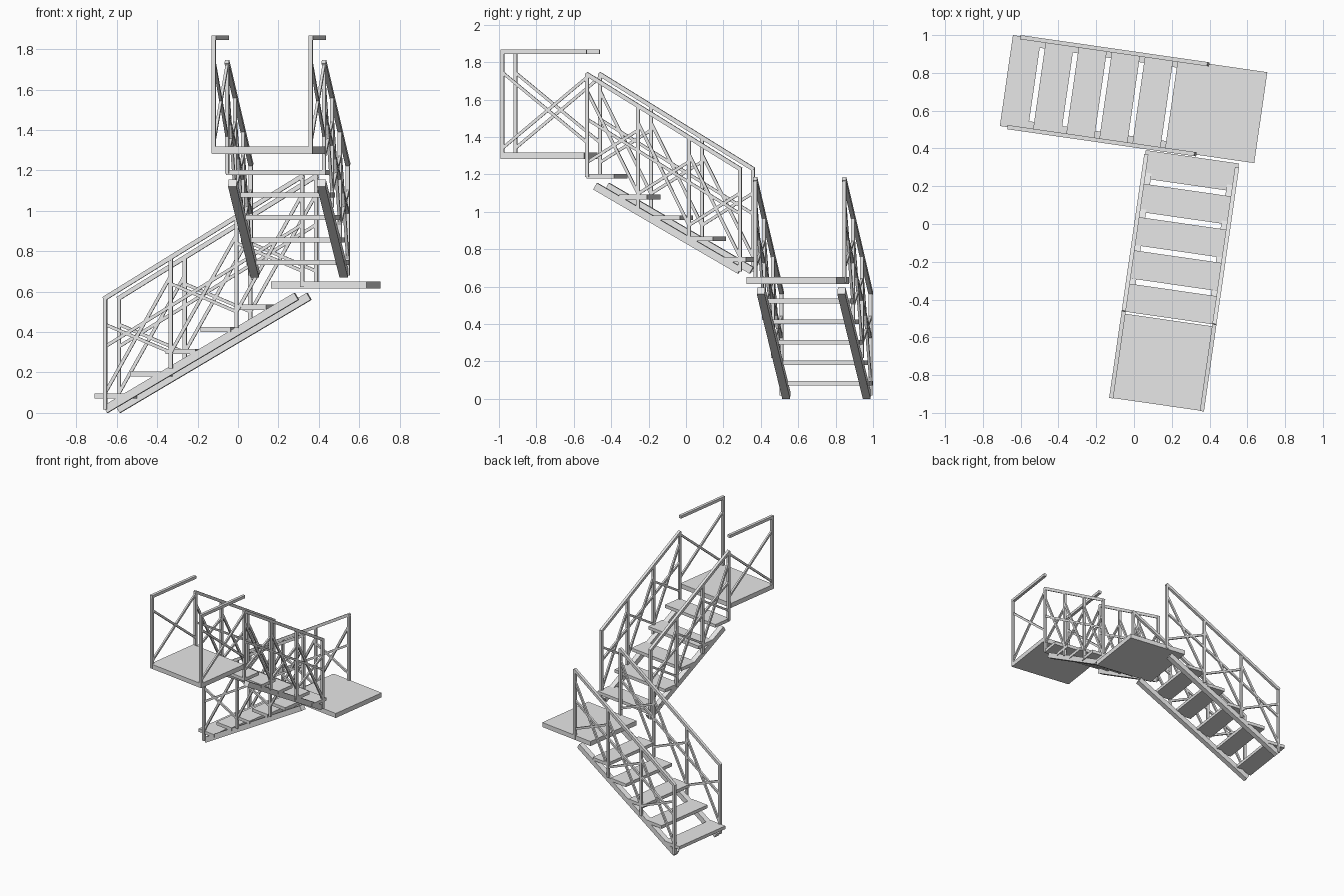
import bpy, bmesh, math
from mathutils import Matrix, Vector

cube = bpy.data.objects.get("Cube")
if cube:
    bpy.data.objects.remove(cube, do_unlink=True)

# One grey metal for the whole stair
GREY = (0.8, 0.8, 0.8, 1.0)
metal = bpy.data.materials.new("grey_metal")
metal.use_nodes = True
metal.diffuse_color = GREY
metal.node_tree.nodes["Principled BSDF"].inputs["Base Color"].default_value = GREY

# The whole stair is turned slightly about the vertical axis
TURN = Matrix.Rotation(math.radians(-8.2), 4, 'Z')


def beam(bm, a, b, side, width, height):
    """Square-cut bar from a to b; side is the horizontal direction of its width."""
    a, b, side = Vector(a), Vector(b), Vector(side)
    along = (b - a).normalized()
    up = side.cross(along)
    frame = Matrix((along * (b - a).length, side * width, up * height)).transposed().to_4x4()
    bmesh.ops.create_cube(bm, size=1.0, matrix=Matrix.Translation((a + b) / 2) @ frame)


def finish(name, bm):
    bmesh.ops.recalc_face_normals(bm, faces=bm.faces)
    bm.transform(TURN)
    mesh = bpy.data.meshes.new(name)
    bm.to_mesh(mesh)
    bm.free()
    mesh.materials.append(metal)
    obj = bpy.data.objects.new(name, mesh)
    bpy.context.scene.collection.objects.link(obj)
    return obj


def flight(name, place, side, treads, tread_edges, stringer, stringer_sides,
           rail, rail_sides):
    """place(s, t, z) maps distance along the climb, distance across and height."""
    # Treads
    start, step, depth, z, rise = treads
    mid = sum(tread_edges) / 2
    width = tread_edges[1] - tread_edges[0]
    bm = bmesh.new()
    for i in range(5):
        s, h = start + i * step, z + i * rise
        beam(bm, place(s, mid, h), place(s + depth, mid, h), side, width, 0.025)
    finish(name + "_treads", bm)

    # Sloping stringers
    s0, z0, s1, z1 = stringer
    for label, t in zip(("first", "second"), stringer_sides):
        bm = bmesh.new()
        beam(bm, place(s0, t, z0), place(s1, t, z1), side, 0.042, 0.04)
        finish(f"{name}_{label}_stringer", bm)

    # Railings: four posts, handrail, middle rail and crossed braces in three bays
    s0, z0, s1, z1 = rail
    for label, t in zip(("first", "second"), rail_sides):
        bm = bmesh.new()

        def at(k, h):
            f = k / 3
            return place(s0 + (s1 - s0) * f, t, z0 + (z1 - z0) * f + h)

        beam(bm, at(-0.02, 0.55), at(3.02, 0.55), side, 0.022, 0.022)
        beam(bm, at(0, 0.31), at(3, 0.31), side, 0.015, 0.016)
        for k in range(4):
            beam(bm, at(k, 0), at(k, 0.555), side, 0.019, 0.019)
        for k in range(3):
            beam(bm, at(k, 0.42), at(k + 1, 0.08), side, 0.014, 0.016)
            beam(bm, at(k, 0.08), at(k + 1, 0.46), side, 0.014, 0.016)
        finish(f"{name}_{label}_railing", bm)


# Lower flight climbs along the first axis
flight("lower_flight", lambda s, t, z: (s, t, z), (0, 1, 0),
       (-0.777, 0.177, 0.15, 0.083, 0.11), (0.412, 0.898),
       (-0.725, 0.0175, 0.23, 0.577), (0.438, 0.873),
       (-0.724, 0.018, 0.262, 0.622), (0.412, 0.893))

# Upper flight turns and climbs towards the front
flight("upper_flight", lambda s, t, z: (t, -s, z), (1, 0, 0),
       (-0.396, 0.178, 0.15, 0.745, 0.1115), (0.006, 0.504),
       (-0.36, 0.687, 0.42, 1.137), (0.033, 0.478),
       (-0.363, 0.68, 0.462, 1.185), (0.012, 0.497))

# Landings
for name, (x0, x1, y0, y1, z) in {
        "middle_landing": (0.106, 0.584, 0.41, 0.896, 0.633),
        "top_landing": (0.004, 0.505, -0.928, -0.477, 1.30)}.items():
    bm = bmesh.new()
    ym = (y0 + y1) / 2
    beam(bm, (x0, ym, z), (x1, ym, z), (0, 1, 0), y1 - y0, 0.036)
    finish(name, bm)

# Top landing railings: end post, level handrail and crossed braces
for label, x in (("right", 0.012), ("left", 0.497)):
    bm = bmesh.new()
    side = (1, 0, 0)
    beam(bm, (x, -0.92, 1.285), (x, -0.92, 1.86), side, 0.019, 0.019)
    beam(bm, (x, -0.93, 1.856), (x, -0.465, 1.856), side, 0.022, 0.022)
    beam(bm, (x, -0.92, 1.745), (x, -0.462, 1.37), side, 0.014, 0.016)
    beam(bm, (x, -0.92, 1.34), (x, -0.462, 1.72), side, 0.014, 0.016)
    finish(f"top_landing_{label}_railing", bm)
